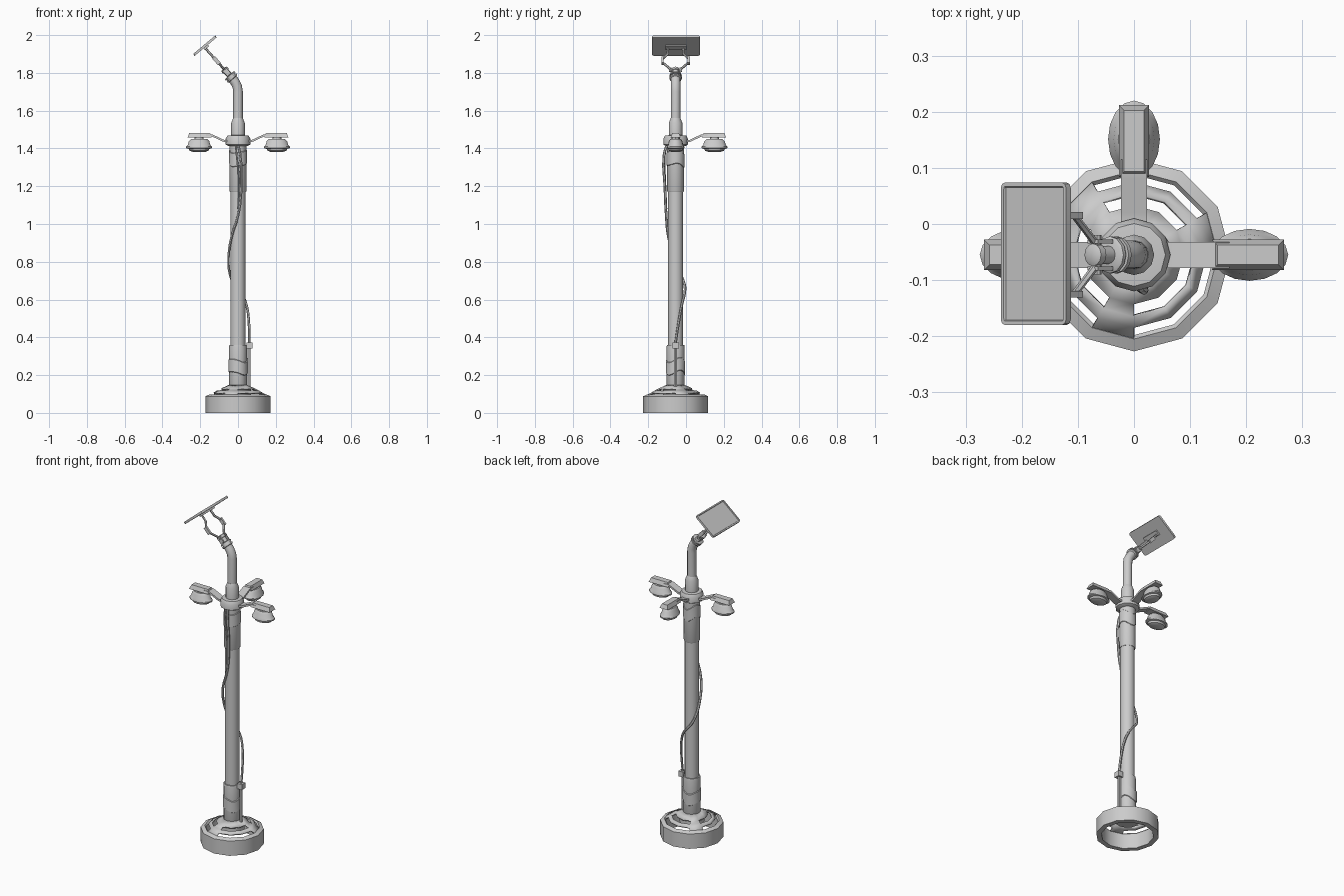
import bpy, bmesh, math
from math import sin, cos, pi, radians
from mathutils import Matrix, Vector

if "Cube" in bpy.data.objects:
    bpy.data.objects.remove(bpy.data.objects["Cube"])

CY = -0.055                      # pole axis in y
AX = Vector((0, CY, 0))


def finish(name, bm, mat=Matrix(), angle=35):
    bmesh.ops.recalc_face_normals(bm, faces=bm.faces)
    me = bpy.data.meshes.new(name)
    bm.to_mesh(me)
    bm.free()
    me.transform(mat)
    ob = bpy.data.objects.new(name, me)
    bpy.context.collection.objects.link(ob)
    bpy.context.view_layer.objects.active = ob
    bpy.ops.object.select_all(action='DESELECT')
    ob.select_set(True)
    bpy.ops.object.shade_smooth_by_angle(angle=radians(angle))
    return ob


def lathe(name, prof, mat=None, n=12, sy=1.0, closed=False, cap=True,
          skip=None, wave=None):
    """Spin (radius, height) points; skip drops faces, wave shifts heights."""
    bm = bmesh.new()
    rings = []
    for r, z in prof:
        ring = []
        for i in range(n):
            a = 2 * pi * i / n
            dz = wave(a) if wave else 0
            ring.append(bm.verts.new((r * cos(a), r * sin(a) * sy, z + dz)))
        rings.append(ring)
    m = len(rings)
    for k in range(m if closed else m - 1):
        for i in range(n):
            if skip and skip(k, i):
                continue
            a, b, j = rings[k], rings[(k + 1) % m], (i + 1) % n
            bm.faces.new((a[i], a[j], b[j], b[i]))
    if cap and not closed:
        bm.faces.new(rings[0])
        bm.faces.new(rings[-1])
    return finish(name, bm, mat if mat is not None else Matrix.Translation(AX))


def box(name, size, mat, taper=1.0, bevel=0.0):
    bm = bmesh.new()
    bmesh.ops.create_cube(bm, size=1)
    for v in bm.verts:
        t = taper if v.co.z > 0 else 1
        v.co = Vector((v.co.x * size[0] * (1 - (1 - t) * size[1] / size[0]),
                       v.co.y * size[1] * t, v.co.z * size[2]))
    if bevel:
        up = [e for e in bm.edges
              if abs((e.verts[0].co - e.verts[1].co).normalized().z) > 0.9]
        bmesh.ops.bevel(bm, geom=up, offset=bevel, segments=2, affect='EDGES', profile=0.5)
    return finish(name, bm, mat)


def tube(name, pts, r, res=1, smooth=False):
    cu = bpy.data.curves.new(name, 'CURVE')
    cu.dimensions = '3D'
    cu.bevel_depth, cu.bevel_resolution, cu.use_fill_caps = r, res, True
    cu.resolution_u = 3
    sp = cu.splines.new('BEZIER' if smooth else 'POLY')
    P = sp.bezier_points if smooth else sp.points
    P.add(len(pts) - 1)
    for p, c in zip(P, pts):
        if smooth:
            p.co = c
            p.handle_left_type = p.handle_right_type = 'AUTO'
        else:
            p.co = (*c, 1)
    ob = bpy.data.objects.new(name, cu)
    bpy.context.collection.objects.link(ob)
    bpy.ops.object.select_all(action='DESELECT')
    bpy.context.view_layer.objects.active = ob
    ob.select_set(True)
    bpy.ops.object.convert(target='MESH')
    bpy.ops.object.shade_smooth_by_angle(angle=radians(50))
    return bpy.context.object


# Base: hollow ring, and a cone with three windows between narrow spokes
lathe("base_ring", [(.172, 0), (.172, .088), (.15, .098), (.143, .09), (.143, 0)], closed=True)
cone = lathe("base_cone", [(.152, .096), (.13, .107), (.11, .119), (.088, .13), (.045, .15)],
             cap=False, skip=lambda k, i: k in (0, 2) and i % 4 != 0)
cone.modifiers.new("thickness", 'SOLIDIFY').thickness = 0.008
lathe("base_socket", [(.068, .088), (.068, .138), (.045, .145)])

# Pole with lower and upper sleeves
lathe("pole", [(.04, .13), (.04, 1.44)])
lathe("lower_sleeve", [(.046, .14), (.048, .145), (.048, .345), (.046, .36)])
lathe("upper_sleeve", [(.042, 1.17), (.0445, 1.175), (.0445, 1.42)])
for name, z0, z1, r, ph in (("lower_wrap", .21, .28, .051, .5), ("upper_wrap", 1.31, 1.385, .047, 2)):
    lathe(name, [(r - .004, z0), (r, z0 + .003), (r, z1 - .003), (r - .004, z1)],
          n=24, wave=lambda a, p=ph: .01 * sin(2 * a + p) + .005 * sin(3 * a))

# Lamp hub and the upper pipe bending to the left
lathe("lamp_hub", [(.05, 1.412), (.065, 1.42), (.065, 1.452), (.056, 1.468), (.036, 1.47)])
lathe("pipe_reducer", [(.036, 1.46), (.036, 1.535), (.026, 1.56)])
tube("upper_pipe", [(0, CY, 1.5), (0, CY, 1.70), (-.004, CY, 1.728),
                    (-.016, CY, 1.752), (-.04, CY, 1.782)], .0255, 4)

# Three lamps on cranked arms
for side, ang in (("right", 0), ("back", 90), ("left", 180)):
    R = Matrix.Translation(AX) @ Matrix.Rotation(radians(ang), 4, 'Z')
    bm = bmesh.new()
    path = [(.05, 1.44), (.075, 1.44), (.135, 1.468), (.17, 1.468)]
    outline = [(x, z - .006) for x, z in path] + [(x, z + .006) for x, z in reversed(path)]
    vs = [bm.verts.new((x, -.023, z)) for x, z in outline]
    ext = bmesh.ops.extrude_face_region(bm, geom=[bm.faces.new(vs)])
    for v in ext['geom']:
        if isinstance(v, bmesh.types.BMVert):
            v.co.y += .046
    finish(side + "_lamp_arm", bm, R)
    box(side + "_lamp_plate", (.128, .054, .024), R @ Matrix.Translation((.203, 0, 1.47)), .65)
    H = R @ Matrix.Translation((.206, 0, 0))
    lathe(side + "_lamp_neck", [(.026, 1.44), (.022, 1.462)], H, sy=.8)
    lathe(side + "_lamp_shade", [(.056, 1.398), (.069, 1.402), (.069, 1.409), (.06, 1.418),
                                 (.054, 1.438), (.042, 1.45)], H, n=16, sy=.67)
    lathe(side + "_lamp_lens", [(.034, 1.382), (.05, 1.388), (.056, 1.402)], H, n=16, sy=.72)

# Tilting joint at the pipe end
J = Matrix.Translation((-.036, CY, 1.778)) @ Matrix.Rotation(radians(-42), 4, 'Y')
lathe("pipe_flange", [(.028, -.014), (.033, -.011), (.033, -.003), (.027, -.003),
                      (.027, .004), (.033, .004), (.033, .011), (.028, .014)], J)
lathe("joint_post", [(.016, .01), (.016, .04), (.02, .042), (.02, .056), (.012, .06)], J)
lathe("joint_pin", [(.008, -.035), (.008, .035)],
      J @ Matrix.Translation((0, 0, .045)) @ Matrix.Rotation(pi / 2, 4, 'X'), n=8)

# Forked bracket: two mirrored bent arms
for side, s in (("front", -1), ("back", 1)):
    box(side + "_joint_cheek", (.026, .007, .04), J @ Matrix.Translation((0, s * .024, .036)))
    tube(side + "_bracket_arm",
         [J @ Vector((x, s * y, z)) for x, y, z in
          ((0, .022, .05), (0, .07, .105), (0, .07, .128), (0, .042, .165), (0, .04, .213))], .0065)
    box(side + "_bracket_sleeve", (.02, .012, .045), J @ Matrix.Translation((0, s * .07, .116)))

# Tilted panel: tray, raised rim and inset face
P = Matrix.Translation((-.175, CY + .002, 1.944)) @ Matrix.Rotation(radians(-40), 4, 'Y')
bm = bmesh.new()
bmesh.ops.create_cube(bm, size=1)
bmesh.ops.scale(bm, vec=(.152, .254, .013), verts=bm.verts)
bmesh.ops.bevel(bm, geom=[e for e in bm.edges if abs(e.verts[0].co.z - e.verts[1].co.z) > .005],
                offset=.01, segments=2, affect='EDGES', profile=.5)
top = max(bm.faces, key=lambda f: f.calc_center_median().z)
bmesh.ops.inset_region(bm, faces=[top], thickness=.007, depth=0)
bmesh.ops.inset_region(bm, faces=[top], thickness=.002, depth=-.004)
finish("solar_panel", bm, P)
box("panel_mount", (.03, .11, .012), P @ Matrix.Translation((0, 0, -.01)))

# Cable winding round the pole into a box and conduit
tube("main_cable", [(0, -.098, 1.425), (.012, -.116, 1.37), (.018, -.112, 1.2), (.002, -.105, 1.05),
                    (-.035, -.093, .93), (-.05, -.06, .82), (-.042, -.027, .73), (-.02, -.008, .68),
                    (.015, -.006, .64), (.045, -.022, .57), (.058, -.04, .47), (.06, -.055, .37)],
     .007, 1, True)
tube("short_cable", [(-.012, -.1, 1.42), (-.008, -.112, 1.37), (.006, -.11, 1.22),
                     (.0, -.104, 1.08)], .005, 1, True)
box("cable_box", (.032, .034, .032), Matrix.Translation((.061, CY, .357)))
tube("conduit", [(.058, CY, .35), (.058, CY, .135)], .009, 1)
